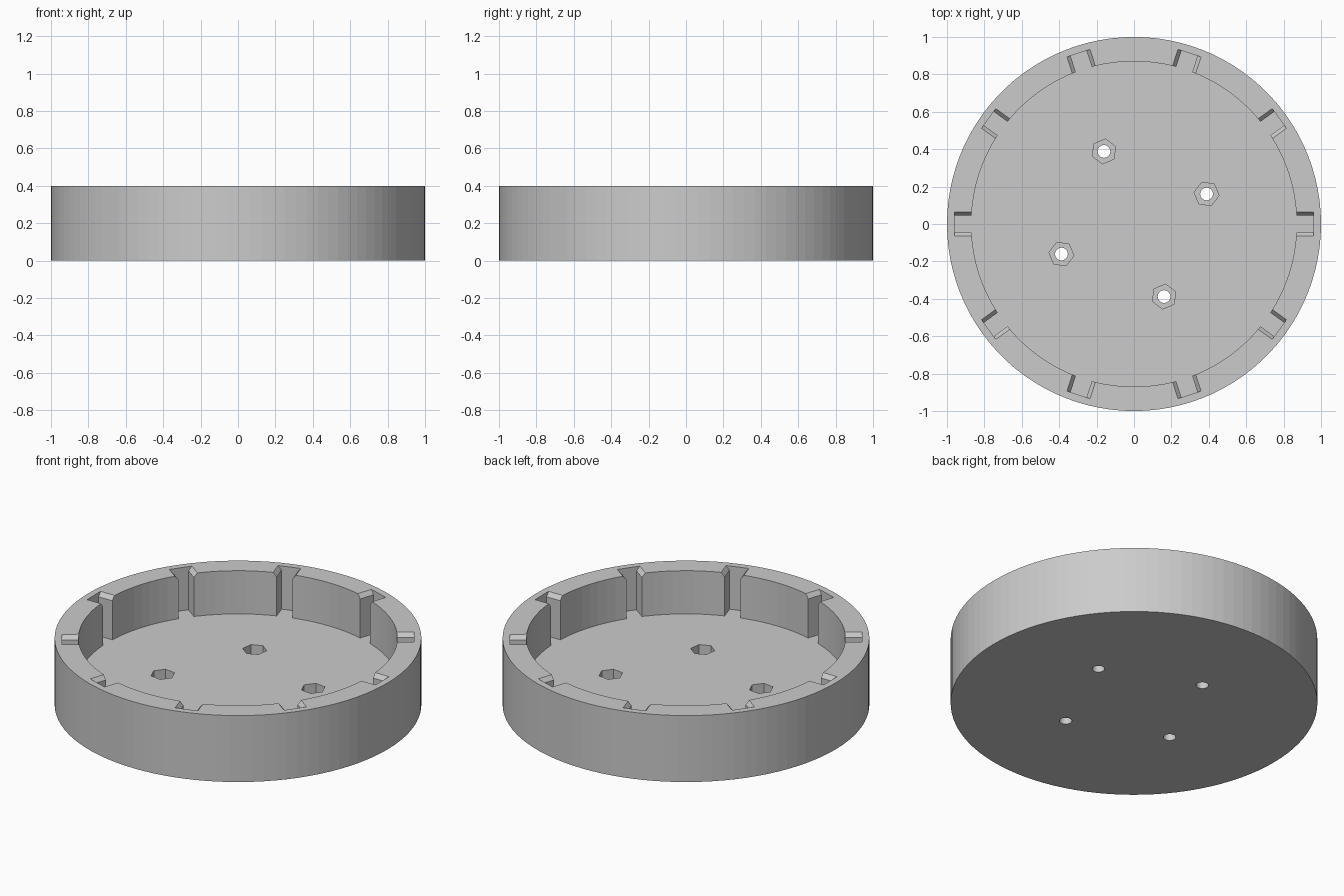
import bpy, bmesh
from math import radians
from mathutils import Matrix, Vector

HEIGHT, FLOOR = 0.4, 0.14
INNER, SLOT_END = 0.87, 0.96
SLOT_HALF, FLARE = 0.045, 0.02
BOLT_CIRCLE, POCKET_FLOOR = 0.42, 0.06

cube = bpy.data.objects.get("Cube")
if cube:
    bpy.data.objects.remove(cube, do_unlink=True)

grey = bpy.data.materials.new("plain grey")
grey.use_nodes = True
colour = (0.6, 0.6, 0.6, 1)
grey.diffuse_color = colour
grey.node_tree.nodes["Principled BSDF"].inputs["Base Color"].default_value = colour


def finish(name, bm):
    bmesh.ops.recalc_face_normals(bm, faces=bm.faces)
    mesh = bpy.data.meshes.new(name)
    bm.to_mesh(mesh)
    bm.free()
    mesh.materials.append(grey)
    obj = bpy.data.objects.new(name, mesh)
    bpy.context.collection.objects.link(obj)
    return obj


def add_prism(bm, sides, radius, low, high, matrix=Matrix()):
    place = matrix @ Matrix.Translation((0, 0, (low + high) / 2))
    bmesh.ops.create_cone(bm, cap_ends=True, segments=sides, radius1=radius,
                          radius2=radius, depth=high - low, matrix=place)


def add_slot(bm, turn):
    # Straight channel with a flared mouth, extruded along the radius
    top = HEIGHT + 0.02
    wide = SLOT_HALF + FLARE
    half = [(SLOT_HALF, FLOOR), (SLOT_HALF, HEIGHT - 0.025),
            (wide, HEIGHT), (wide, top)]
    profile = half + [(-y, z) for y, z in reversed(half)]
    face = bm.faces.new([bm.verts.new(turn @ Vector((0.78, y, z))) for y, z in profile])
    out = bmesh.ops.extrude_face_region(bm, geom=[face])
    verts = [v for v in out["geom"] if isinstance(v, bmesh.types.BMVert)]
    bmesh.ops.translate(bm, verts=verts, vec=turn @ Vector((SLOT_END - 0.78, 0, 0)))


def cut(target, cutter):
    cutter.hide_render = True
    mod = target.modifiers.new(cutter.name, "BOOLEAN")
    mod.operation, mod.solver, mod.object = "DIFFERENCE", "EXACT", cutter
    bpy.context.view_layer.objects.active = target
    bpy.ops.object.modifier_apply(modifier=mod.name)
    bpy.data.objects.remove(cutter, do_unlink=True)


# Solid round body
bm = bmesh.new()
add_prism(bm, 100, 1, 0, HEIGHT)
dish = finish("round_dish", bm)

# Main cavity
bm = bmesh.new()
add_prism(bm, 100, INNER, FLOOR, HEIGHT + 0.1)
cut(dish, finish("cavity_cutter", bm))

# Ten slots around the inner wall
bm = bmesh.new()
for i in range(10):
    add_slot(bm, Matrix.Rotation(radians(36 * i), 4, "Z"))
cut(dish, finish("slot_cutter", bm))

# Four hexagonal nut pockets, each with a round bolt hole through the base
pockets, holes = bmesh.new(), bmesh.new()
for i in range(4):
    spot = (Matrix.Rotation(radians(22.5 + 90 * i), 4, "Z")
            @ Matrix.Translation((BOLT_CIRCLE, 0, 0)))
    # create_cone starts on the y axis, so a flat side faces along the radius
    add_prism(pockets, 6, 0.067, POCKET_FLOOR, FLOOR + 0.05, spot)
    add_prism(holes, 32, 0.034, -0.05, FLOOR + 0.05, spot)
cut(dish, finish("nut_pocket_cutter", pockets))
cut(dish, finish("bolt_hole_cutter", holes))
